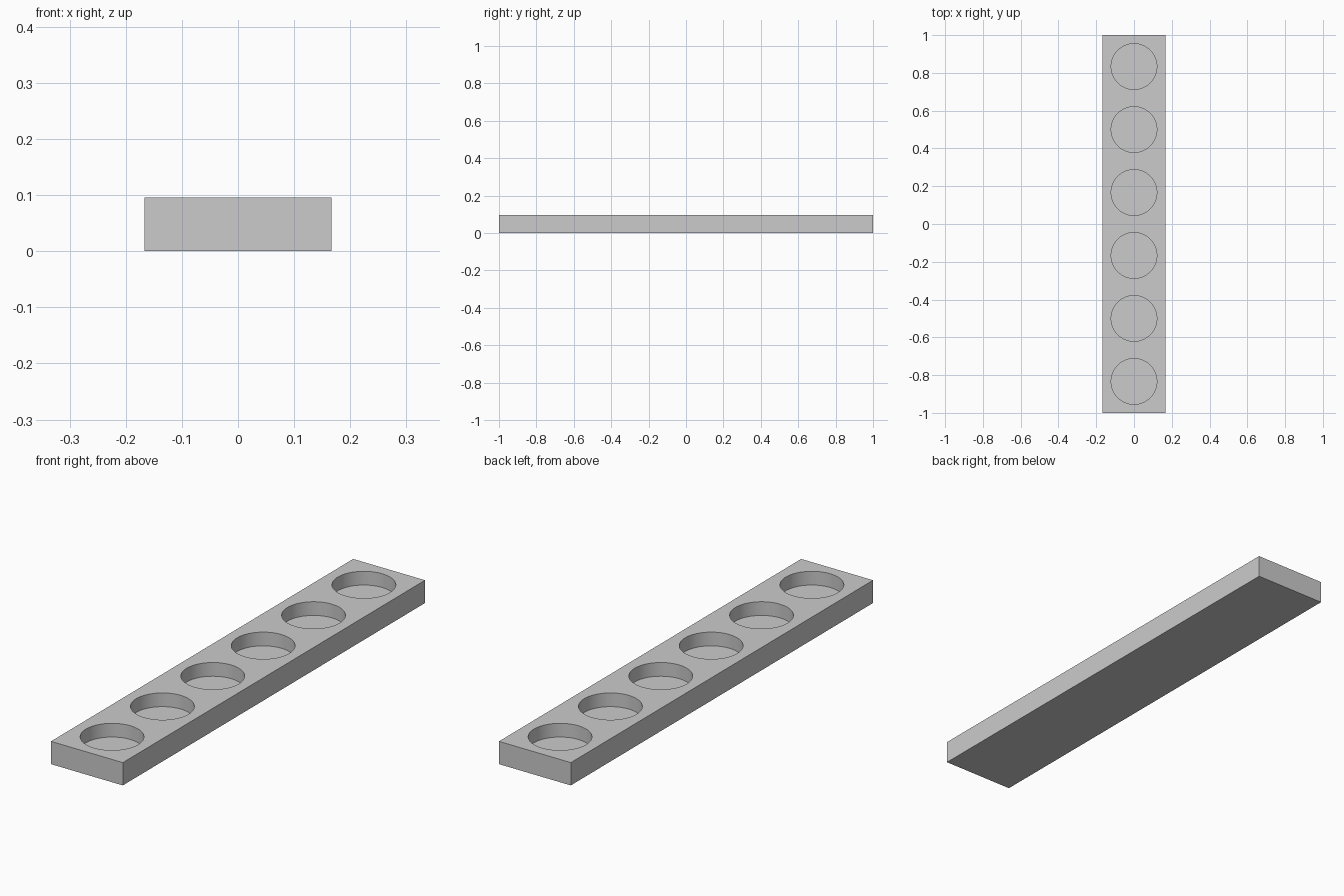
import bpy
import bmesh
from math import radians
from mathutils import Matrix, Vector

LENGTH, WIDTH, HEIGHT = 2.0, 0.333, 0.0955
COUNT, RADIUS, FLOOR = 6, 0.121, 0.038
PITCH = LENGTH / COUNT

default = bpy.data.objects.get("Cube")
if default:
    bpy.data.objects.remove(default, do_unlink=True)


def make_object(name, bm):
    mesh = bpy.data.meshes.new(name)
    bm.to_mesh(mesh)
    bm.free()
    obj = bpy.data.objects.new(name, mesh)
    bpy.context.collection.objects.link(obj)
    return obj


# Plain grey material
grey = bpy.data.materials.new("plain grey")
grey.use_nodes = True
colour = (0.6, 0.6, 0.6, 1)
grey.diffuse_color = colour
grey.node_tree.nodes["Principled BSDF"].inputs["Base Color"].default_value = colour

# Rectangular tray block
bm = bmesh.new()
bmesh.ops.create_cube(bm, size=1, matrix=Matrix.LocRotScale(
    Vector((0, 0, HEIGHT / 2)), None, Vector((WIDTH, LENGTH, HEIGHT))))
tray = make_object("tray", bm)
tray.data.materials.append(grey)

# Row of cylinders that cut the round recesses
bm = bmesh.new()
for i in range(COUNT):
    y = (i - (COUNT - 1) / 2) * PITCH
    bmesh.ops.create_cone(bm, cap_ends=True, segments=96, radius1=RADIUS,
                          radius2=RADIUS, depth=HEIGHT,
                          matrix=Matrix.Translation((0, y, FLOOR + HEIGHT / 2)))
cutter = make_object("recess_cutter", bm)
cutter.data.materials.append(grey)
cutter.hide_render = True

# Cut the recesses and tidy up
cut = tray.modifiers.new("recesses", 'BOOLEAN')
cut.operation = 'DIFFERENCE'
cut.solver = 'EXACT'
cut.object = cutter
bpy.ops.object.select_all(action='DESELECT')
tray.select_set(True)
bpy.context.view_layer.objects.active = tray
bpy.ops.object.modifier_apply(modifier=cut.name)
bpy.data.objects.remove(cutter, do_unlink=True)

# Smooth recess walls, sharp rims and corners
bpy.ops.object.shade_smooth_by_angle(angle=radians(30))
